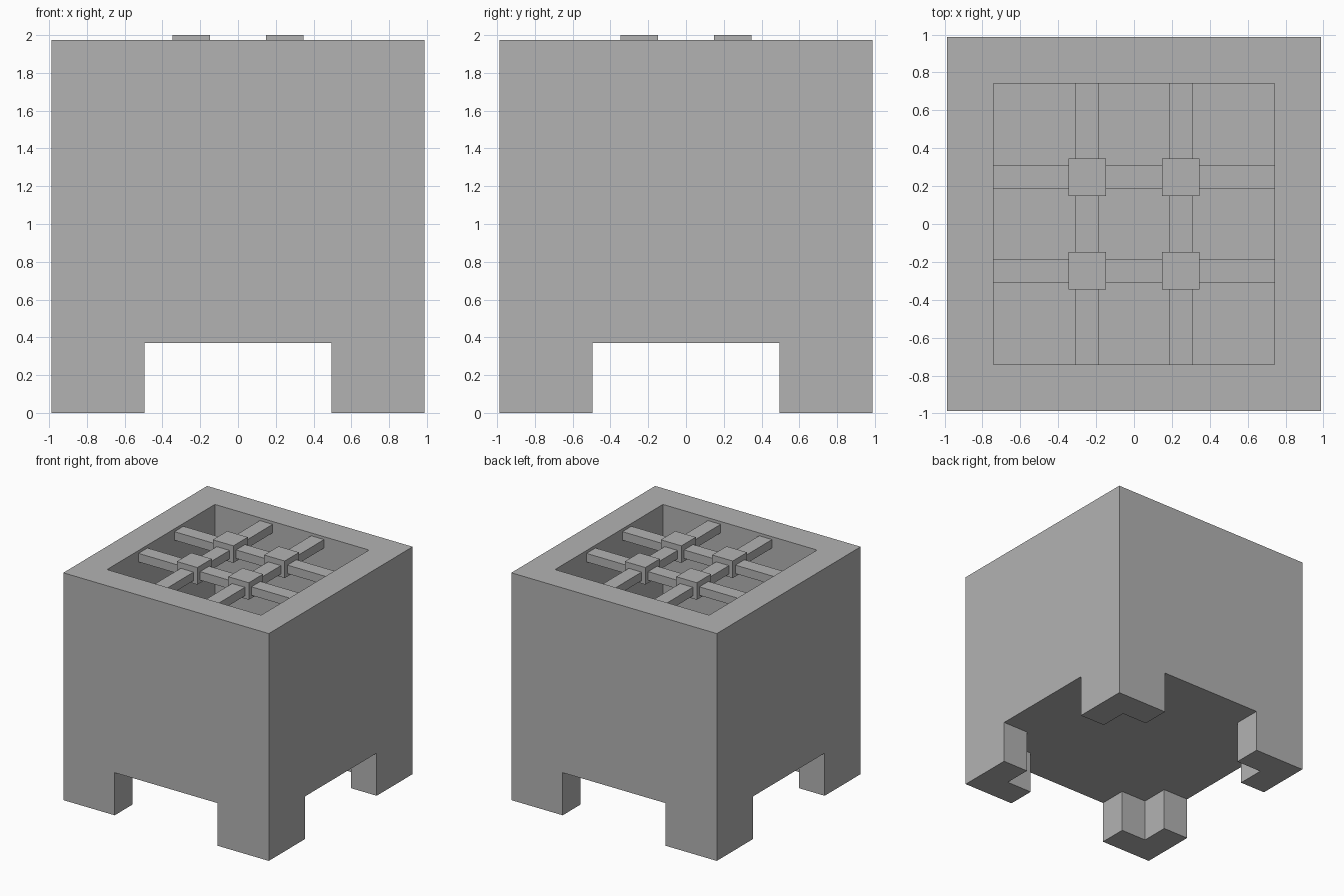
import bpy, bmesh

if "Cube" in bpy.data.objects:
    bpy.data.objects.remove(bpy.data.objects["Cube"], do_unlink=True)

U = 2 / 16.2  # one design unit; the body is 16 units wide

grey = bpy.data.materials.new("plain_grey")
grey.use_nodes = True
colour = (0.45, 0.45, 0.45, 1)
grey.diffuse_color = colour
grey.node_tree.nodes["Principled BSDF"].inputs["Base Color"].default_value = colour


def prism(name, outline, z0, z1):
    """Extrude an anticlockwise outline (in units) from z0 to z1."""
    bm = bmesh.new()
    base = bm.faces.new([bm.verts.new((x * U, y * U, z0 * U)) for x, y in outline])
    top = bmesh.ops.extrude_face_region(bm, geom=[base])["geom"]
    moved = [v for v in top if isinstance(v, bmesh.types.BMVert)]
    bmesh.ops.translate(bm, verts=moved, vec=(0, 0, (z1 - z0) * U))
    bmesh.ops.recalc_face_normals(bm, faces=bm.faces)
    mesh = bpy.data.meshes.new(name)
    bm.to_mesh(mesh)
    bm.free()
    mesh.materials.append(grey)
    obj = bpy.data.objects.new(name, mesh)
    bpy.context.collection.objects.link(obj)
    return obj


def box(name, x0, x1, y0, y1, z0, z1):
    return prism(name, [(x0, y0), (x1, y0), (x1, y1), (x0, y1)], z0, z1)


def cut(obj, cutter):
    """Subtract a cutter, which stays as a hidden helper."""
    cutter.hide_render = True
    cutter.hide_viewport = True
    cutter.display_type = 'WIRE'
    mod = obj.modifiers.new(cutter.name, 'BOOLEAN')
    mod.operation = 'DIFFERENCE'
    mod.solver = 'EXACT'
    mod.object = cutter


# Body block with an open cavity above
body = box("body", -8, 8, -8, 8, 0, 16)
cut(body, box("cavity_cutter", -6, 6, -6, 6, 4, 17))

# Stepped cross cut below leaves four L-shaped legs
side = [(4, -9), (4, -6), (6, -6), (6, -4), (9, -4)]
outline = []
for _ in range(4):
    outline += side
    side = [(-y, x) for x, y in side]
# The corner between neighbouring arms is already covered by the points
outline = [p for i, p in enumerate(outline) if p not in outline[:i]]
cut(body, prism("leg_gap_cutter", outline, -1, 3))

# Apply the cuts and drop the helpers
bpy.context.view_layer.update()
deps = bpy.context.evaluated_depsgraph_get()
shaped = bpy.data.meshes.new_from_object(body.evaluated_get(deps))
body.modifiers.clear()
body.data = shaped
for name in ("cavity_cutter", "leg_gap_cutter"):
    bpy.data.objects.remove(bpy.data.objects[name], do_unlink=True)

# Grate: crossing bars split at the square studs
spans = [(-6, -2.8), (-1.2, 1.2), (2.8, 6)]
for c in (-2, 2):
    for i, (a, b) in enumerate(spans):
        box(f"grate_bar_across_{c}_{i}", a, b, c - .5, c + .5, 15.2, 15.8)
        box(f"grate_bar_deep_{c}_{i}", c - .5, c + .5, a, b, 15.2, 15.8)
    for d in (-2, 2):
        box(f"grate_stud_{c}_{d}", c - .8, c + .8, d - .8, d + .8, 15, 16.2)
